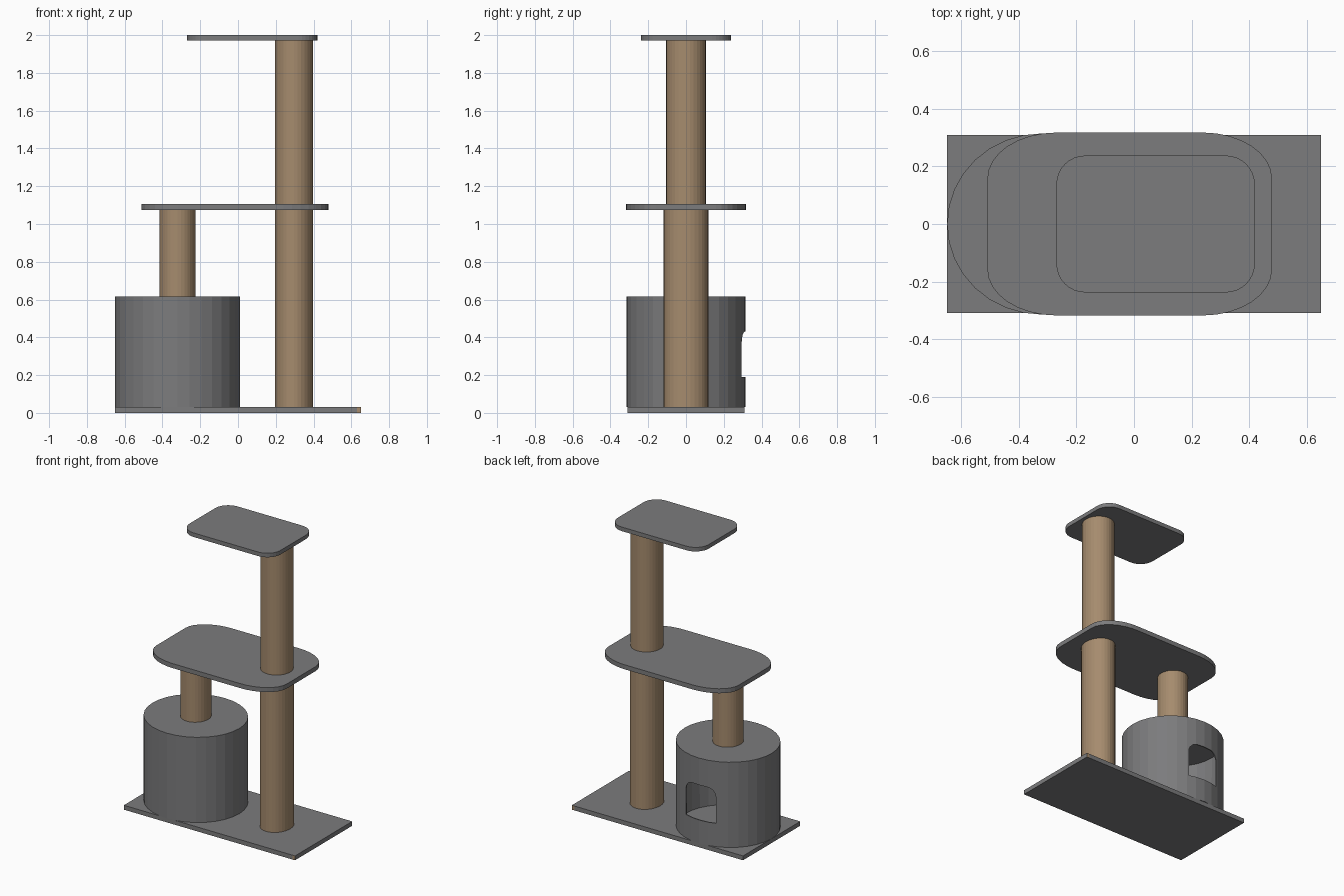
import bpy, bmesh, math
from mathutils import Vector

if "Cube" in bpy.data.objects:
    bpy.data.objects.remove(bpy.data.objects["Cube"])


def material(name, rgb):
    m = bpy.data.materials.new(name)
    m.diffuse_color = (*rgb, 1)
    m.use_nodes = True
    m.node_tree.nodes["Principled BSDF"].inputs["Base Color"].default_value = m.diffuse_color
    return m


GREY = material("grey plush", (0.2, 0.2, 0.205))
TAN = material("tan sisal", (0.38, 0.26, 0.155))


def make(name, bm, *mats):
    bmesh.ops.recalc_face_normals(bm, faces=bm.faces)
    mesh = bpy.data.meshes.new(name)
    bm.to_mesh(mesh)
    bm.free()
    ob = bpy.data.objects.new(name, mesh)
    bpy.context.collection.objects.link(ob)
    for m in mats:
        mesh.materials.append(m)
    return ob


def prism(outline, depth):
    """Extrude a closed outline of 3D points along the depth vector."""
    bm = bmesh.new()
    face = bm.faces.new([bm.verts.new(p) for p in outline])
    res = bmesh.ops.extrude_face_region(bm, geom=[face], use_keep_orig=True)
    verts = [v for v in res["geom"] if isinstance(v, bmesh.types.BMVert)]
    bmesh.ops.translate(bm, verts=verts, vec=Vector(depth))
    return bm


def ellipse(cx, rx, ry, z, n=32):
    return [(cx + rx * math.cos(2 * math.pi * i / n),
             ry * math.sin(2 * math.pi * i / n), z) for i in range(n)]


def rounded(x0, x1, y, rx, ry, z, n=8):
    """Rectangle outline with elliptical corners."""
    pts = []
    corners = [(x1 - rx, y - ry), (x0 + rx, y - ry), (x0 + rx, ry - y), (x1 - rx, ry - y)]
    for k, (cx, cy) in enumerate(corners):
        for i in range(n + 1):
            a = math.pi / 2 * (k + i / n)
            pts.append((cx + rx * math.cos(a), cy + ry * math.sin(a), z))
    return pts


# Base board, with a small bare tan patch at the ends of its long edges
bm = prism([(-.65, -.31, 0), (.65, -.31, 0), (.65, .31, 0), (-.65, .31, 0)], (0, 0, .03))
bmesh.ops.bisect_plane(bm, geom=bm.verts[:] + bm.edges[:] + bm.faces[:],
                       plane_co=(.63, 0, 0), plane_no=(1, 0, 0))
bm.normal_update()
for f in bm.faces:
    c = f.calc_center_median()
    if c.x > .63 and abs(f.normal.y) > .9:
        f.material_index = 1
make("base_board", bm, GREY, TAN)

# Posts: name, centre x, radii, bottom, top
for name, cx, rx, ry, z0, z1 in [
        ("short_post", -.32, .095, .1, .615, 1.075),
        ("lower_tall_post", .296, .101, .118, .03, 1.075),
        ("upper_tall_post", .296, .101, .105, 1.105, 1.972)]:
    make(name, prism(ellipse(cx, rx, ry, z0), (0, 0, z1 - z0)), TAN)

# Perches
make("middle_perch", prism(rounded(-.51, .48, .318, .24, .16, 1.075), (0, 0, .031)), GREY)
make("top_perch", prism(rounded(-.27, .42, .238, .1, .1, 1.972), (0, 0, .028)), GREY)

# Round hollow house, open at the bottom where it meets the base
bm = prism(ellipse(-.32, .33, .315, .03), (0, 0, .585))
bm.normal_update()
bmesh.ops.delete(bm, geom=[f for f in bm.faces
                           if f.calc_center_median().z < .04], context='FACES')
house = make("cat_house", bm, GREY)
shell = house.modifiers.new("wall", 'SOLIDIFY')
shell.thickness = .008
shell.offset = -1

# Doorway cutter: square bottom, rounded top corners, through the back wall
door = [(-.433, .15, .19), (-.207, .15, .19)]
for cx, start in ((-.267, 0), (-.373, 90)):
    for i in range(7):
        a = math.radians(start + 15 * i)
        door.append((cx + .06 * math.cos(a), .15, .37 + .06 * math.sin(a)))
cutter = make("doorway_cutter", prism(door, (0, .3, 0)), GREY)
cutter.hide_render = True
cutter.display_type = 'WIRE'
cut = house.modifiers.new("doorway", 'BOOLEAN')
cut.operation = 'DIFFERENCE'
cut.solver = 'EXACT'
cut.object = cutter
